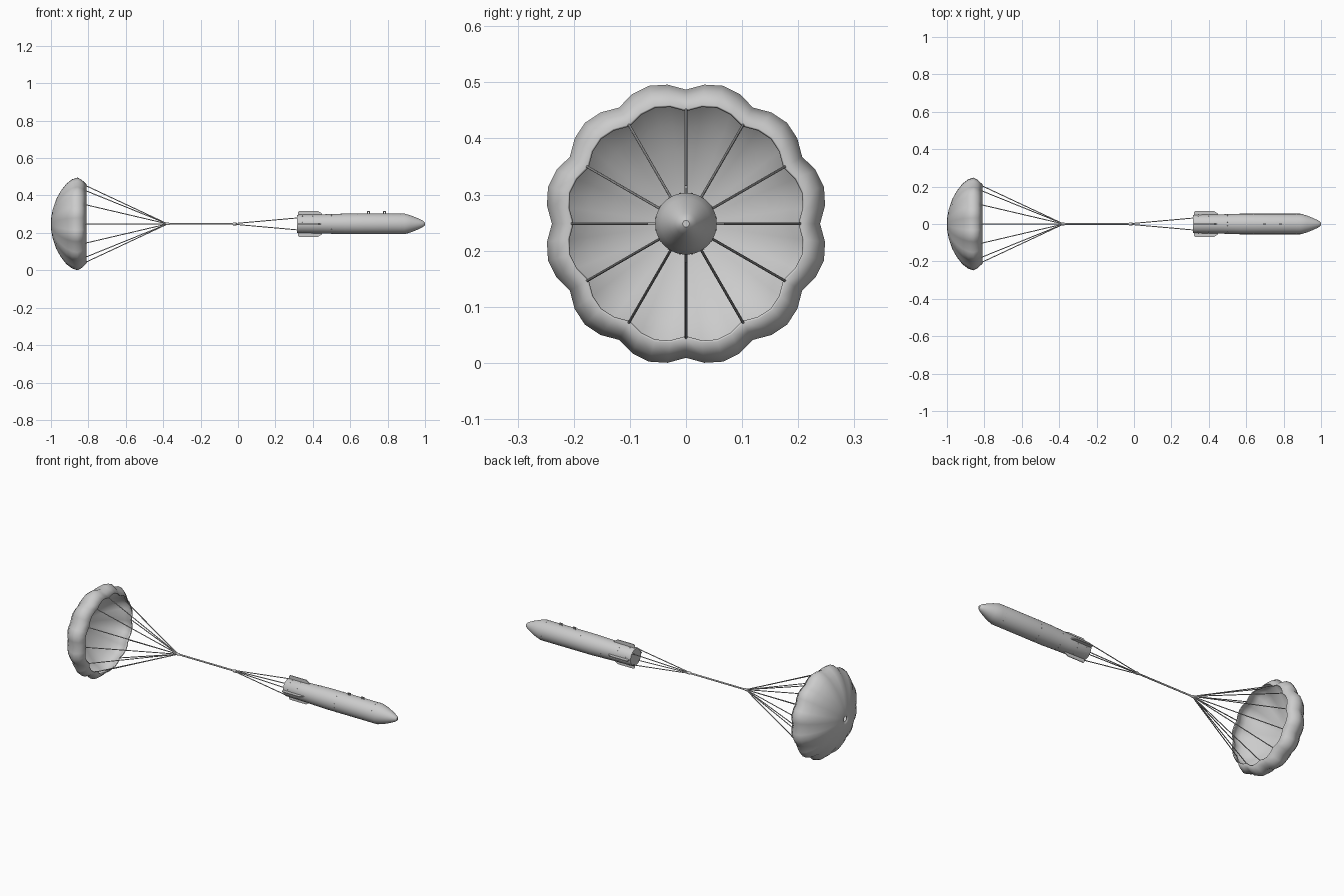
import bpy, bmesh, math
from mathutils import Vector, Matrix

if "Cube" in bpy.data.objects:
    bpy.data.objects.remove(bpy.data.objects["Cube"])

ZC = 0.248  # height of the long axis

grey = bpy.data.materials.new("light_grey")
grey.diffuse_color = (0.6, 0.6, 0.6, 1)
grey.use_nodes = True
grey.node_tree.nodes["Principled BSDF"].inputs["Base Color"].default_value = grey.diffuse_color


def finish(name, bm, angle=35):
    bmesh.ops.recalc_face_normals(bm, faces=bm.faces)
    me = bpy.data.meshes.new(name)
    bm.to_mesh(me)
    bm.free()
    me.materials.append(grey)
    ob = bpy.data.objects.new(name, me)
    bpy.context.collection.objects.link(ob)
    bpy.ops.object.select_all(action='DESELECT')
    ob.select_set(True)
    bpy.context.view_layer.objects.active = ob
    bpy.ops.object.shade_smooth_by_angle(angle=math.radians(angle))
    return ob


def polar(x, r, a):
    return Vector((x, r * math.sin(a), ZC + r * math.cos(a)))


def lathe(bm, profile, n, radius=lambda r, a: r, caps=True):
    rings = [[bm.verts.new(polar(x, radius(r, 2 * math.pi * i / n), 2 * math.pi * i / n))
              for i in range(n)] for x, r in profile]
    for a, b in zip(rings, rings[1:]):
        for i in range(n):
            j = (i + 1) % n
            bm.faces.new((a[i], a[j], b[j], b[i]))
    if caps:
        bm.faces.new(rings[0])
        bm.faces.new(rings[-1])


def rod(bm, p, q, r, n=8):
    d = q - p
    m = Matrix.Translation((p + q) / 2) @ d.to_track_quat('Z', 'Y').to_matrix().to_4x4()
    bmesh.ops.create_cone(bm, cap_ends=True, segments=n, radius1=r, radius2=r,
                          depth=d.length, matrix=m)


# canopy with twelve billowing gores and a small vent
def gore(r, a):
    return r * (1 + 0.065 * min(1, r / 0.2) * abs(math.sin(6 * a)))


bm = bmesh.new()
lathe(bm, [(-1, 0.014), (-0.998, 0.04), (-0.991, 0.075), (-0.972, 0.13), (-0.947, 0.172),
           (-0.918, 0.207), (-0.887, 0.23), (-0.858, 0.239), (-0.835, 0.227), (-0.81, 0.204)],
      48, gore, caps=False)
canopy = finish("canopy", bm, 60)
sol = canopy.modifiers.new("thickness", 'SOLIDIFY')
sol.thickness = 0.005
sol.offset = -1

# suspension lines
bm = bmesh.new()
for i in range(12):
    rod(bm, polar(-0.81, 0.203, i * math.pi / 6), polar(-0.38, 0.002, i * math.pi / 6), 0.0025)
finish("suspension_lines", bm)

# riser with a collar at each end
bm = bmesh.new()
lathe(bm, [(-0.395, 0.004), (-0.388, 0.007), (-0.372, 0.007), (-0.365, 0.0045), (-0.03, 0.0045),
           (-0.025, 0.008), (-0.01, 0.008), (-0.005, 0.004)], 12)
finish("riser", bm)

# four bridle lines to the tail
bm = bmesh.new()
for i in range(4):
    a = math.pi / 4 + i * math.pi / 2
    rod(bm, polar(-0.018, 0.003, a), polar(0.325, 0.046, a), 0.0025)
finish("bridle_lines", bm)

# body with tapered tail and pointed nose
bm = bmesh.new()
lathe(bm, [(0.315, 0.047), (0.32, 0.049), (0.45, 0.051), (0.57, 0.055), (0.89, 0.055),
           (0.925, 0.045), (0.96, 0.031), (0.985, 0.019), (0.995, 0.012), (1.0, 0.006)], 40)
finish("body", bm)

# four tail fins
bm = bmesh.new()
outline = [(0.32, 0.04), (0.32, 0.062), (0.327, 0.069), (0.428, 0.069), (0.45, 0.055), (0.45, 0.04)]
for i in range(4):
    rot = Matrix.Translation((0, 0, ZC)) @ Matrix.Rotation(i * math.pi / 2, 4, 'X')
    sides = [[bm.verts.new(rot @ Vector((x, y, r))) for x, r in outline] for y in (-0.002, 0.002)]
    bm.faces.new(sides[0])
    bm.faces.new(sides[1])
    for k in range(len(outline)):
        m = (k + 1) % len(outline)
        bm.faces.new((sides[0][k], sides[0][m], sides[1][m], sides[1][k]))
finish("tail_fins", bm, 20)

# two hanging lugs on top
bm = bmesh.new()
for x in (0.698, 0.783):
    top = ZC + 0.066
    for s in (-1, 1):
        rod(bm, Vector((x + s * 0.006, 0, ZC + 0.052)), Vector((x + s * 0.006, 0, top)), 0.0025)
    rod(bm, Vector((x - 0.0085, 0, top)), Vector((x + 0.0085, 0, top)), 0.0025)
finish("lugs", bm)

# rivet rings around the body
bm = bmesh.new()
for x, r in ((0.345, 0.0495), (0.40, 0.0503), (0.50, 0.0528), (0.64, 0.055), (0.87, 0.055)):
    for i in range(16):
        a = (i + 0.5) * math.pi / 8
        rod(bm, polar(x, r - 0.003, a), polar(x, r + 0.001, a), 0.0018, 6)
finish("rivets", bm)
